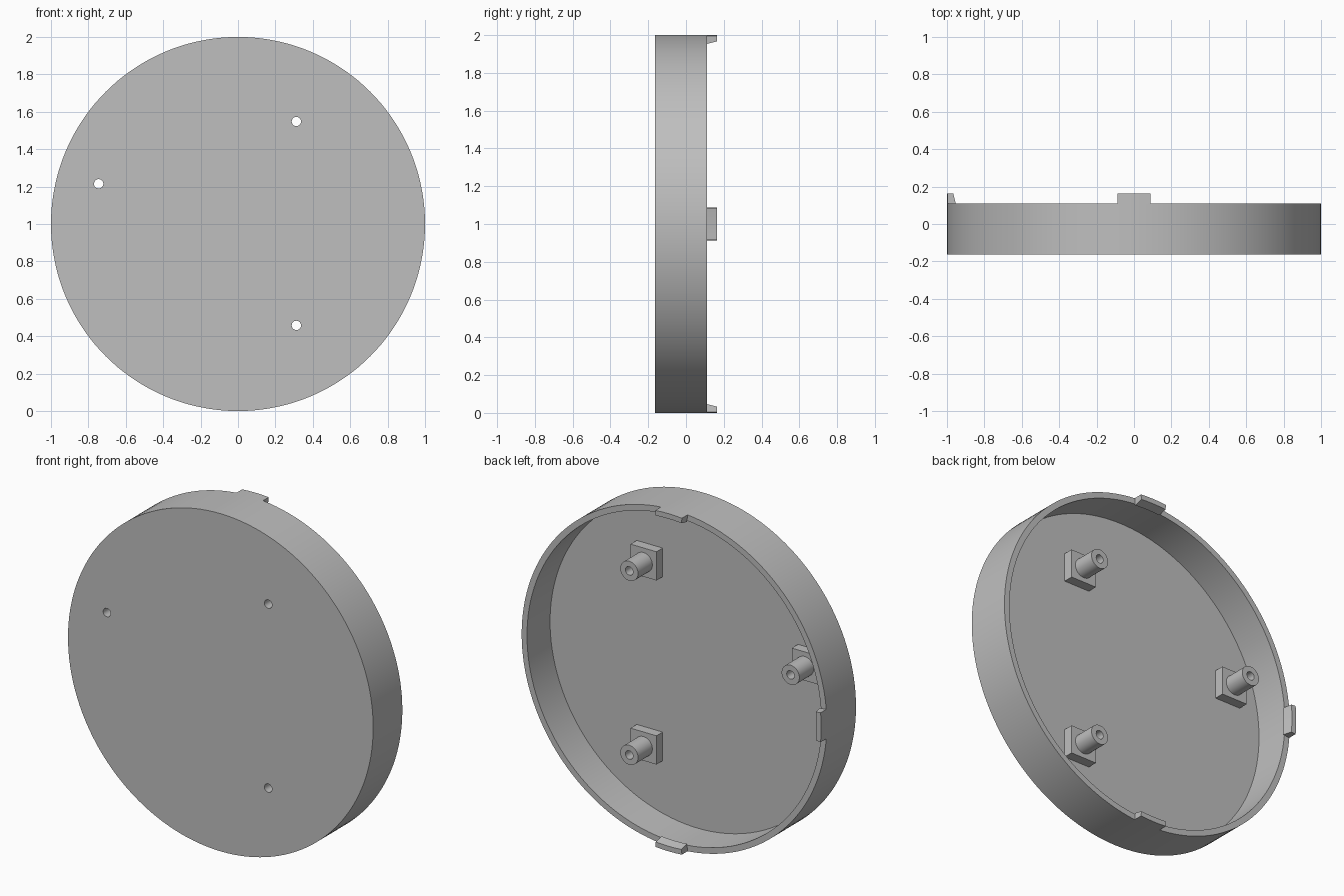
import bpy, bmesh
from math import cos, sin, pi, radians
from mathutils import Matrix, Vector

if "Cube" in bpy.data.objects:
    bpy.data.objects.remove(bpy.data.objects["Cube"], do_unlink=True)

grey = bpy.data.materials.new("plain grey")
grey.use_nodes = True
grey.diffuse_color = (0.52, 0.52, 0.52, 1)
grey.node_tree.nodes["Principled BSDF"].inputs["Base Color"].default_value = grey.diffuse_color

FRONT, FLOOR, RIM, TAB_TIP = -0.163, -0.106, 0.11, 0.163
PLATE_TOP, POST_END = -0.048, 0.086
BOSSES = [(0.312, 1.548), (0.312, 0.458), (-0.745, 1.215)]


def finish(name, bm):
    bmesh.ops.recalc_face_normals(bm, faces=bm.faces)
    mesh = bpy.data.meshes.new(name)
    bm.to_mesh(mesh)
    bm.free()
    mesh.materials.append(grey)
    ob = bpy.data.objects.new(name, mesh)
    bpy.context.collection.objects.link(ob)
    return ob


def sweep(name, profile, start, angle, steps):
    """Turn a (radius, y) profile about the disc axis; a full turn is capped as a cup."""
    bm = bmesh.new()
    full = angle >= 2 * pi
    count = steps if full else steps + 1
    rings = []
    for i in range(count):
        t = start + angle * i / steps
        rings.append([bm.verts.new((r * cos(t), y, 1 + r * sin(t))) for r, y in profile])
    n = len(profile)
    for i in range(steps):
        a, b = rings[i], rings[(i + 1) % count]
        for j in range(n - 1 if full else n):
            k = (j + 1) % n
            bm.faces.new((a[j], a[k], b[k], b[j]))
    if full:
        bm.faces.new([ring[0] for ring in rings])
        bm.faces.new([ring[-1] for ring in rings])
    else:
        bm.faces.new(rings[0])
        bm.faces.new(rings[-1])
    return finish(name, bm)


def cylinder(name, x, z, radius, y0, y1, segments):
    bm = bmesh.new()
    place = Matrix.Translation((x, (y0 + y1) / 2, z)) @ Matrix.Rotation(pi / 2, 4, "X")
    bmesh.ops.create_cone(bm, cap_ends=True, segments=segments, radius1=radius,
                          radius2=radius, depth=y1 - y0, matrix=place)
    return finish(name, bm)


def block(name, x, z, size, y0, y1):
    bm = bmesh.new()
    place = Matrix.Translation((x, (y0 + y1) / 2, z)) @ Matrix.Diagonal((size, y1 - y0, size, 1))
    bmesh.ops.create_cube(bm, size=1, matrix=place)
    return finish(name, bm)


def select(ob):
    bpy.ops.object.select_all(action="DESELECT")
    ob.select_set(True)
    bpy.context.view_layer.objects.active = ob


def cut(ob, cutter):
    select(ob)
    mod = ob.modifiers.new("screw hole", "BOOLEAN")
    mod.operation = "DIFFERENCE"
    mod.solver = "EXACT"
    mod.object = cutter
    bpy.ops.object.modifier_apply(modifier=mod.name)


# Shallow round cup, open at the back
cup = sweep("round_cover", [(0.965, FLOOR), (0.965, RIM), (1, RIM), (1, FRONT)], 0, 2 * pi, 144)
parts = [cup]

# Tapered locating tabs on the rim: top, right and bottom
for side, centre in (("top", 90), ("right", 180), ("bottom", 270)):
    parts.append(sweep("rim_tab_" + side,
                       [(1, RIM), (1, TAB_TIP), (0.97, TAB_TIP), (0.957, RIM)],
                       radians(centre - 5), radians(10), 4))

# Screw bosses: square pad, round post and a hole through everything
for i, (x, z) in enumerate(BOSSES, 1):
    pad = block(f"boss_pad_{i}", x, z, 0.17, FLOOR - 0.01, PLATE_TOP)
    post = cylinder(f"boss_post_{i}", x, z, 0.058, PLATE_TOP - 0.01, POST_END, 40)
    drill = cylinder("hole_cutter", x, z, 0.025, FRONT - 0.1, POST_END + 0.1, 24)
    drill.hide_render = True
    for ob in (cup, pad, post):
        cut(ob, drill)
    bpy.data.objects.remove(drill, do_unlink=True)
    parts += [pad, post]

# Smooth round walls, crisp edges
for ob in parts:
    select(ob)
    bpy.ops.object.shade_smooth_by_angle(angle=radians(30))
